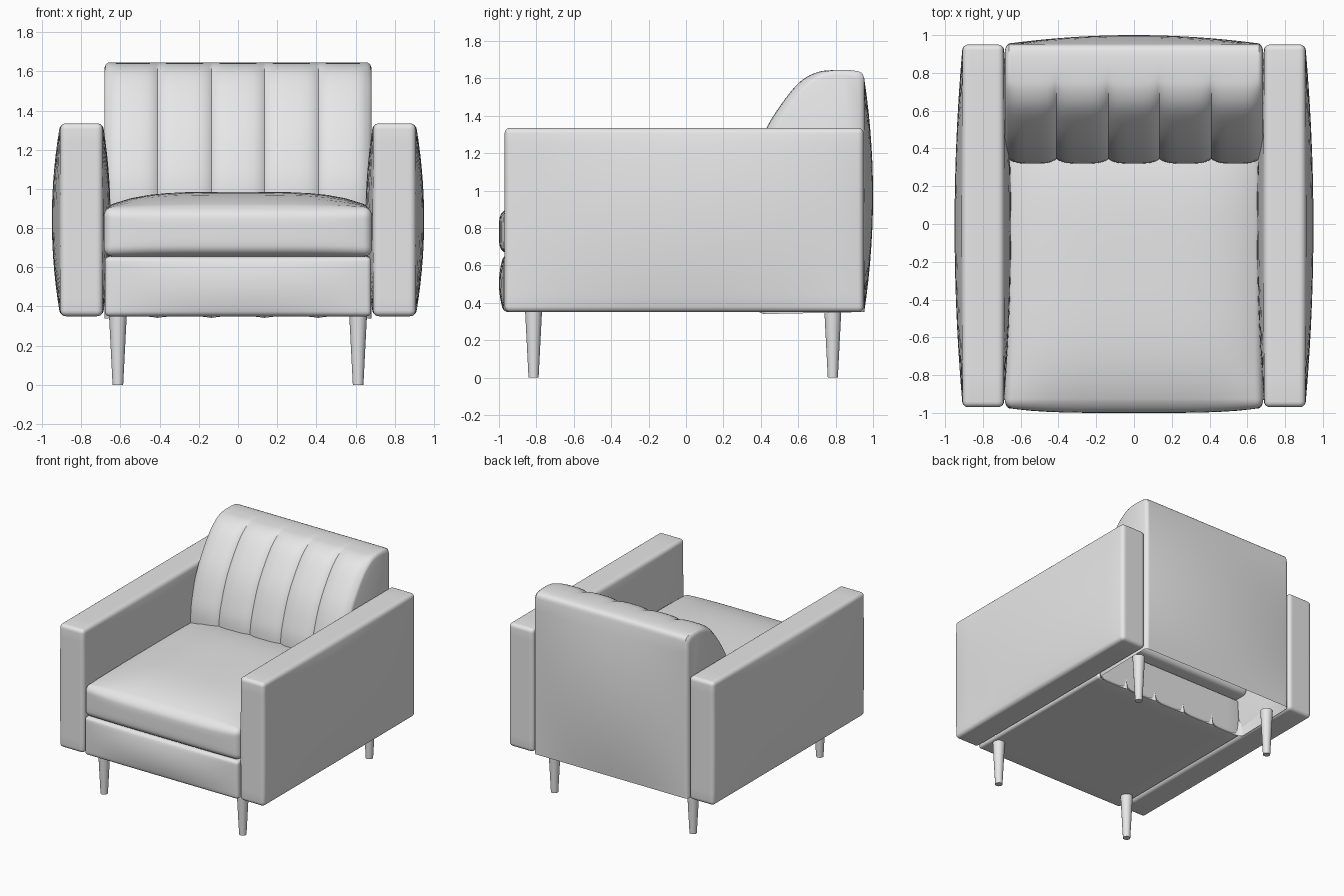
import bpy, bmesh, math
from mathutils import Vector

if "Cube" in bpy.data.objects:
    bpy.data.objects.remove(bpy.data.objects["Cube"], do_unlink=True)

GREY = (0.8, 0.8, 0.8, 1)
mat = bpy.data.materials.new("light grey")
mat.use_nodes = True
mat.diffuse_color = GREY
mat.node_tree.nodes["Principled BSDF"].inputs["Base Color"].default_value = GREY


def finish(bm, name):
    bmesh.ops.recalc_face_normals(bm, faces=bm.faces)
    mesh = bpy.data.meshes.new(name)
    bm.to_mesh(mesh)
    bm.free()
    mesh.materials.append(mat)
    obj = bpy.data.objects.new(name, mesh)
    bpy.context.collection.objects.link(obj)
    bpy.ops.object.select_all(action="DESELECT")
    obj.select_set(True)
    bpy.context.view_layer.objects.active = obj
    bpy.ops.object.shade_smooth_by_angle(angle=math.radians(40))
    return obj


def padded_box(name, lo, hi, r, bulges, power=2, n=20, band=3):
    """Rounded box; bulges maps (axis, side) to the height of the padding."""
    lo, hi = Vector(lo), Vector(hi)
    centre, half = (lo + hi) / 2, (hi - lo) / 2
    bm = bmesh.new()
    bmesh.ops.create_cube(bm, size=2)
    bmesh.ops.subdivide_edges(bm, edges=bm.edges, cuts=n - 1, use_grid_fill=True)

    def spaced(c, h):
        i = round(abs(c) * n / 2)
        inner = n // 2 - band
        d = (h - r) * i / inner if i <= inner else h - r + r * (i - inner) / band
        return math.copysign(d, c)

    for v in bm.verts:
        p = Vector([spaced(v.co[a], half[a]) for a in range(3)])
        q = Vector([max(r - half[a], min(half[a] - r, p[a])) for a in range(3)])
        p = q + (p - q).normalized() * r
        out = p.copy()
        for (a, side), amount in bulges.items():
            if p[a] * side > 0:
                w = abs(p[a]) / half[a]
                for b in range(3):
                    if b != a:
                        w *= 1 - min(1, abs(p[b] / half[b])) ** power
                out[a] += side * amount * w
        v.co = centre + out
    return finish(bm, name)


def smooth_path(points, steps=4):
    """Catmull-Rom curve through the points."""
    pts = [Vector(p) for p in points]
    pts = [2 * pts[0] - pts[1]] + pts + [2 * pts[-1] - pts[-2]]
    path = []
    for a, b, c, d in zip(pts, pts[1:], pts[2:], pts[3:]):
        for k in range(steps):
            t = k / steps
            path.append(0.5 * (2 * b + (c - a) * t + (2 * a - 5 * b + 4 * c - d) * t * t
                               + (3 * b - a - 3 * c + d) * t ** 3))
    return path + [pts[-2]]


# Arms
for side, label in ((1, "left"), (-1, "right")):
    xs = sorted((side * 0.69, side * 0.907))
    padded_box(label + "_arm", (xs[0], -0.97, 0.35), (xs[1], 0.95, 1.335), 0.03,
               {(0, side): 0.043, (0, -side): 0.04})

# Seat base and cushion
padded_box("seat_base", (-0.68, -0.975, 0.35), (0.68, 0.4, 0.655), 0.025, {(1, -1): 0.025})
padded_box("seat_cushion", (-0.685, -0.972, 0.655), (0.685, 0.5, 0.905), 0.045,
           {(1, -1): 0.028, (2, 1): 0.08}, power=4)

# Backrest: profile lofted sideways, open underneath, with padded channels
front = smooth_path([(0.39, 0.35), (0.335, 0.7), (0.32, 0.98), (0.36, 1.16), (0.43, 1.335),
                     (0.53, 1.49), (0.62, 1.59), (0.71, 1.635), (0.8, 1.645)])
top = smooth_path([(0.86, 1.645), (0.92, 1.638), (0.945, 1.622), (0.953, 1.595)], 2)
rear = [Vector((0.953, 1.595 - 1.245 * k / 14)) for k in range(1, 15)]
profile = front + top + rear

edges = [-0.662, -0.41, -0.135, 0.135, 0.41, 0.662]
stations = [(-0.682, 0.028, 1), (-0.675, 0.01, 1)]
for x0, x1 in zip(edges, edges[1:]):
    for t in (-1, -0.93, -0.8, -0.6, -0.3, 0, 0.3, 0.6, 0.8, 0.93):
        stations.append(((x0 + x1) / 2 + t * (x1 - x0) / 2, 0, t ** 4))
stations += [(0.662, 0, 1), (0.675, 0.01, 1), (0.682, 0.028, 1)]

bm = bmesh.new()
rings = []
for x, inset, groove in stations:
    ring = []
    for i, (y, z) in enumerate(profile):
        if i < len(front):
            depth = 0.025 * groove * max(0, min(1, (0.8 - y) / 0.15))
            y, z = y + depth, z - 0.4 * depth
        elif y > 0.94:
            v = (z - 0.975) / 0.625
            y += 0.047 * max(0, 1 - v * v) * (1 - (x / 0.682) ** 2)
        y = 0.66 + (y - 0.66) * (1 - inset / 0.3)
        if z > 1:
            z = 1 + (z - 1) * (1 - inset / 0.64)
        ring.append(bm.verts.new((x, y, z)))
    rings.append(ring)
for r0, r1 in zip(rings, rings[1:]):
    for i in range(len(profile) - 1):
        bm.faces.new((r0[i], r0[i + 1], r1[i + 1], r1[i]))
bm.faces.new(rings[0])
bm.faces.new(rings[-1])
finish(bm, "backrest")

# Tapered legs
for sx, side in ((1, "left"), (-1, "right")):
    for y, end in ((-0.815, "front"), (0.785, "back")):
        bm = bmesh.new()
        bmesh.ops.create_cone(bm, cap_ends=True, segments=24, radius1=0.027,
                              radius2=0.046, depth=0.37)
        bmesh.ops.translate(bm, verts=bm.verts, vec=(sx * 0.613, y, 0.185))
        finish(bm, end + "_" + side + "_leg")
